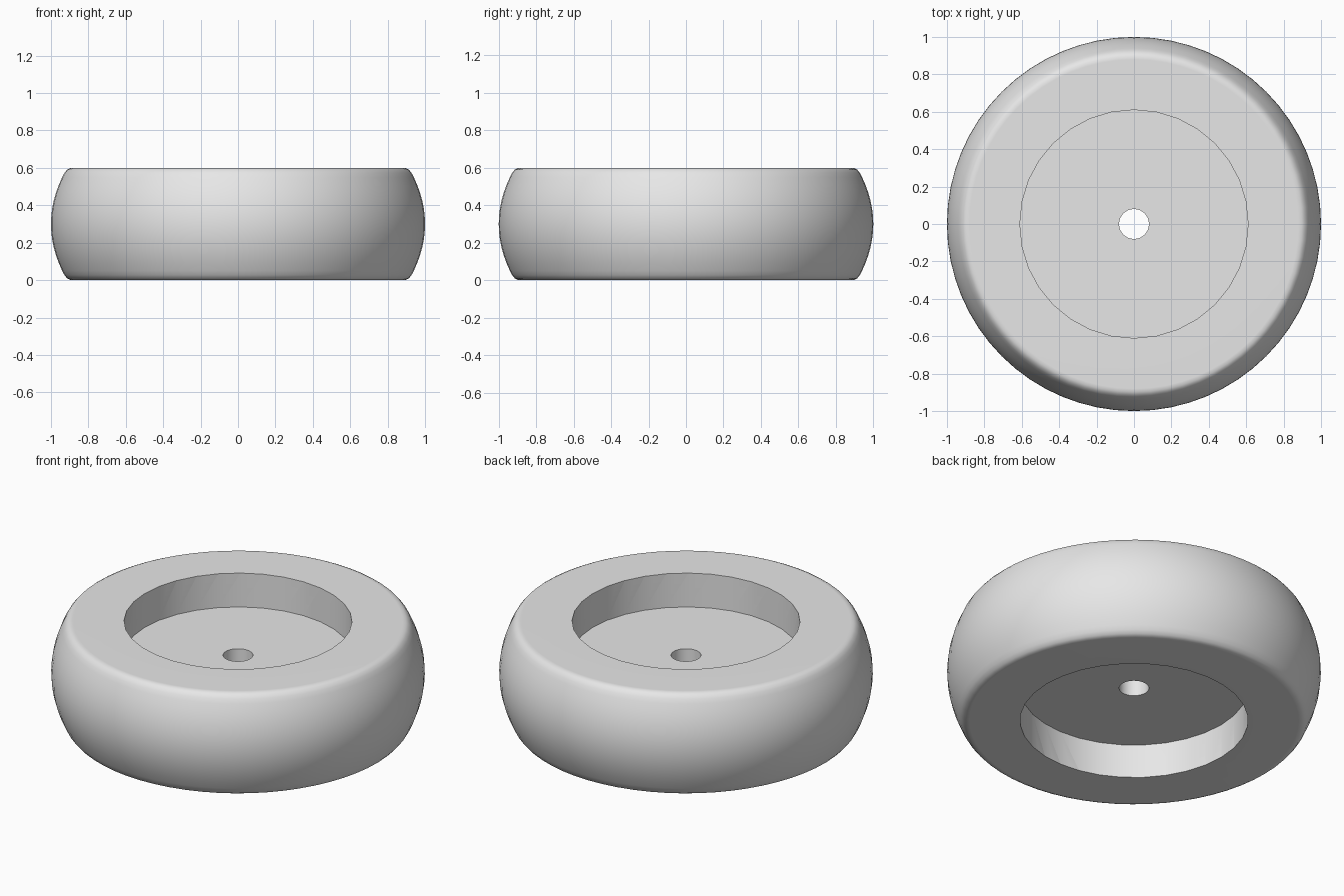
import bpy
import bmesh
import math

# Remove the default cube only
cube = bpy.data.objects.get("Cube")
if cube:
    bpy.data.objects.remove(cube, do_unlink=True)

HEIGHT = 0.6
SEGMENTS = 64

grey = bpy.data.materials.new("light grey")
grey.use_nodes = True
colour = (0.8, 0.8, 0.8, 1)
grey.diffuse_color = colour
grey.node_tree.nodes["Principled BSDF"].inputs["Base Color"].default_value = colour


def make_object(name, bm):
    mesh = bpy.data.meshes.new(name)
    bm.to_mesh(mesh)
    bm.free()
    mesh.materials.append(grey)
    obj = bpy.data.objects.new(name, mesh)
    bpy.context.collection.objects.link(obj)
    return obj


def lathe(name, profile):
    """Revolve an (r, z) profile that starts and ends on the axis."""
    bm = bmesh.new()
    verts = [bm.verts.new((r, 0, z)) for r, z in profile]
    edges = [bm.edges.new(pair) for pair in zip(verts, verts[1:])]
    bmesh.ops.spin(bm, geom=verts + edges, cent=(0, 0, 0), axis=(0, 0, 1),
                   angle=math.tau, steps=SEGMENTS, use_duplicate=False)
    bmesh.ops.remove_doubles(bm, verts=bm.verts, dist=0.0001)
    bmesh.ops.recalc_face_normals(bm, faces=bm.faces)
    return make_object(name, bm)


def cutter(name, radius, bottom, top):
    """Cylinder spanning the two heights, used only for cutting."""
    bm = bmesh.new()
    bmesh.ops.create_cone(bm, cap_ends=True, segments=32, radius1=radius,
                          radius2=radius, depth=top - bottom)
    bmesh.ops.translate(bm, verts=bm.verts, vec=(0, 0, (top + bottom) / 2))
    obj = make_object(name, bm)
    obj.hide_render = True
    return obj


# Wheel body: bulging tread with rounded shoulders
upper = []
for i in range(7):
    dz = 0.25 * i / 6
    upper.append((1 - 0.96 * dz * dz, HEIGHT / 2 + dz))
upper += [(0.928, 0.573), (0.914, 0.59), (0.898, 0.598), (0.88, HEIGHT)]
lower = [(r, HEIGHT - z) for r, z in reversed(upper[1:])]
body = lathe("wheel", [(0, 0)] + lower + upper + [(0, HEIGHT)])

# Recesses on both sides and the axle hole through the web
cutters = [
    cutter("top_recess_cutter", 0.61, 0.4, 0.8),
    cutter("bottom_recess_cutter", 0.61, -0.2, 0.2),
    cutter("axle_hole_cutter", 0.08, -0.3, 0.9),
]
for tool in cutters:
    cut = body.modifiers.new(tool.name, 'BOOLEAN')
    cut.operation = 'DIFFERENCE'
    cut.solver = 'EXACT'
    cut.object = tool

# Bake the cuts and discard the cutters
graph = bpy.context.evaluated_depsgraph_get()
body_mesh = bpy.data.meshes.new_from_object(body.evaluated_get(graph))
body.modifiers.clear()
body.data = body_mesh
for tool in cutters:
    bpy.data.objects.remove(tool, do_unlink=True)

# Smooth tread, crisp recess rims, flat side faces
for obj in bpy.context.selected_objects:
    obj.select_set(False)
body.select_set(True)
bpy.context.view_layer.objects.active = body
bpy.ops.object.shade_smooth_by_angle(angle=math.radians(40))
weighted = body.modifiers.new("flat_sides", 'WEIGHTED_NORMAL')
weighted.keep_sharp = True
